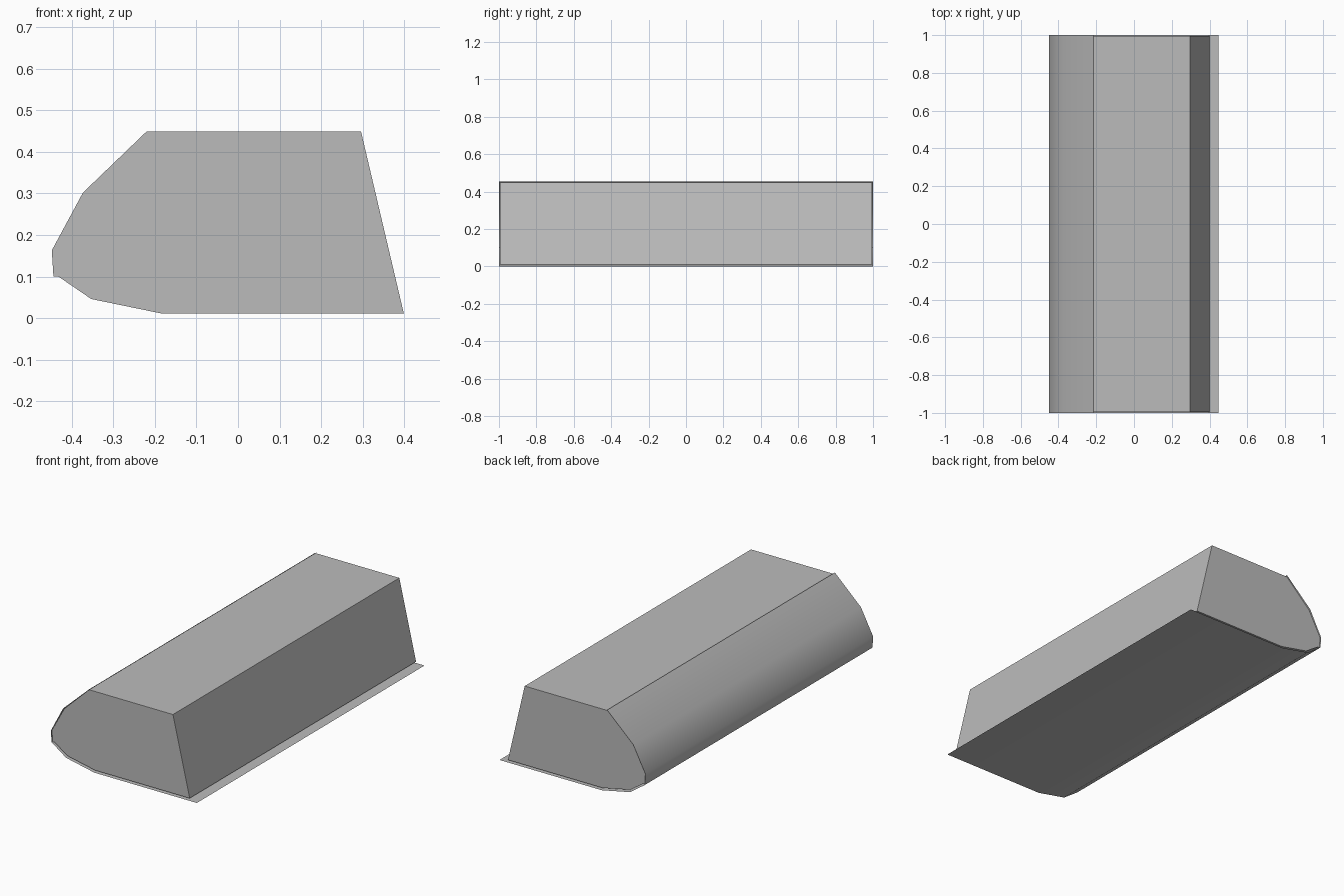
import bpy
import math

cube = bpy.data.objects.get("Cube")
if cube:
    bpy.data.objects.remove(cube)

# One plain grey for every part
grey = bpy.data.materials.new("plain grey")
grey.use_nodes = True
COLOUR = (0.5, 0.5, 0.5, 1)
grey.diffuse_color = COLOUR
grey.node_tree.nodes["Principled BSDF"].inputs["Base Color"].default_value = COLOUR


def extrude_profile(name, profile, half, closed, smooth=False):
    """Sweep an (x, z) profile along y; closed profiles get end caps."""
    n = len(profile)
    verts = [(x, y, z) for y in (-half, half) for x, z in profile]
    faces = [(i, (i + 1) % n, n + (i + 1) % n, n + i)
             for i in range(n if closed else n - 1)]
    if closed:
        faces += [tuple(reversed(range(n))), tuple(range(n, 2 * n))]
        faces = [tuple(reversed(f)) for f in faces]
    mesh = bpy.data.meshes.new(name)
    mesh.from_pydata(verts, [], faces)
    mesh.materials.append(grey)
    obj = bpy.data.objects.new(name, mesh)
    bpy.context.collection.objects.link(obj)
    if smooth:
        bpy.ops.object.select_all(action='DESELECT')
        obj.select_set(True)
        bpy.context.view_layer.objects.active = obj
        bpy.ops.object.shade_smooth_by_angle(angle=math.radians(60))
    return obj


# Solid body: flat top, sloping side at +x, rounded side at -x
body_profile = [(0.296, 0.449), (0.399, 0.011), (-0.183, 0.011),
                (-0.353, 0.046), (-0.432, 0.1), (-0.444, 0.1),
                (-0.448, 0.163), (-0.373, 0.302), (-0.22, 0.449)]
extrude_profile("body", body_profile, 0.994, True)

# Thin skin over the rounded side, slightly longer than the body
skin_profile = [(-0.447, 0.1), (-0.45, 0.163), (-0.376, 0.305), (-0.215, 0.455)]
extrude_profile("rounded_skin", skin_profile, 1.0, False, True)

# Thin base sheet that projects at +x and curls up at -x
base_profile = [(0.447, 0.0), (-0.183, 0.0), (-0.357, 0.036), (-0.447, 0.1)]
extrude_profile("base_sheet", base_profile, 1.0, False, True)
